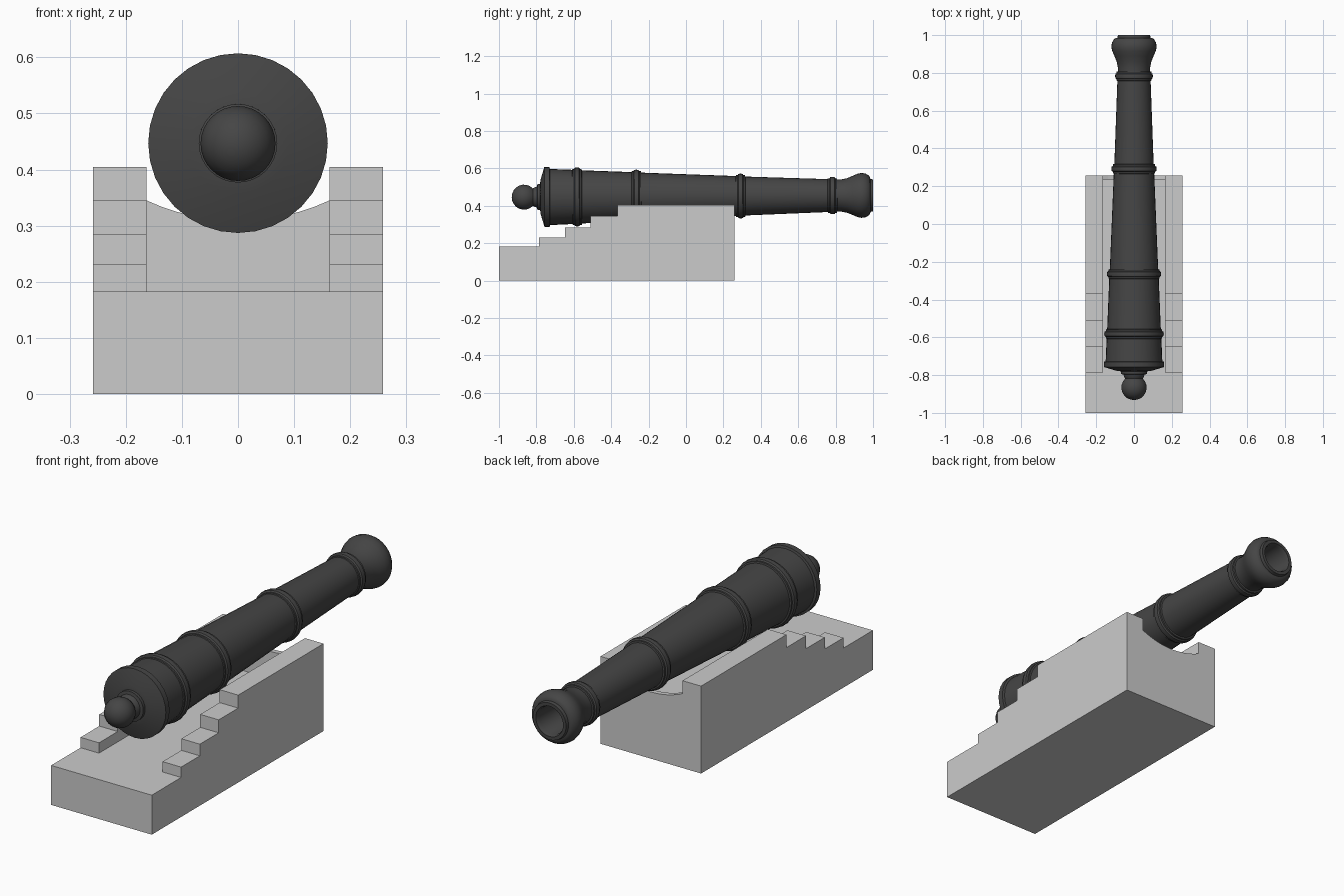
import bpy, bmesh, math
from mathutils import Vector

if "Cube" in bpy.data.objects:
    bpy.data.objects.remove(bpy.data.objects["Cube"])


def make_object(name, bm):
    bmesh.ops.recalc_face_normals(bm, faces=bm.faces)
    me = bpy.data.meshes.new(name)
    bm.to_mesh(me)
    bm.free()
    ob = bpy.data.objects.new(name, me)
    bpy.context.collection.objects.link(ob)
    return ob


def extrude_outline(name, points, offset):
    """Fill a closed outline and push it along offset."""
    bm = bmesh.new()
    face = bm.faces.new([bm.verts.new(p) for p in points])
    res = bmesh.ops.extrude_face_region(bm, geom=[face], use_keep_orig=True)
    verts = [v for v in res["geom"] if isinstance(v, bmesh.types.BMVert)]
    bmesh.ops.translate(bm, verts=verts, vec=Vector(offset))
    return make_object(name, bm)


def cut(target, cutter):
    cutter.hide_render = True
    mod = target.modifiers.new("cut", 'BOOLEAN')
    mod.operation, mod.solver, mod.object = 'DIFFERENCE', 'EXACT', cutter
    bpy.context.view_layer.objects.active = target
    bpy.ops.object.modifier_apply(modifier=mod.name)
    bpy.data.objects.remove(cutter, do_unlink=True)


# Stepped carriage: side outline extruded across the width
HALF, INNER, FRONT = 0.258, 0.163, 0.258
side = [(-1, 0), (-1, 0.183)]
z = 0.183
for y, top in [(-0.785, 0.231), (-0.648, 0.285), (-0.51, 0.345), (-0.367, 0.405)]:
    side += [(y, z), (y, top)]
    z = top
side += [(FRONT, z), (FRONT, 0)]
carriage = extrude_outline("carriage", [(-HALF, y, z) for y, z in side], (2 * HALF, 0, 0))

# Channel between the cheeks, stopping at the thin end transom
channel = [(-INNER, -0.9), (INNER, -0.9), (INNER, 0.235), (-INNER, 0.235)]
cut(carriage, extrude_outline("channel_cutter", [(x, y, 0.183) for x, y in channel], (0, 0, 0.5)))

# Hollowed saddle in the transom
SAG = 0.036
radius = (INNER ** 2 + SAG ** 2) / (2 * SAG)
span = math.asin(INNER / radius)
arc = []
for i in range(13):
    a = span * (i / 6 - 1)
    arc.append((radius * math.sin(a), 0.2, 0.345 - SAG + radius * (1 - math.cos(a))))
cut(carriage, extrude_outline("saddle_cutter", arc + [(INNER, 0.2, 0.6), (-INNER, 0.2, 0.6)], (0, 0.2, 0)))


def ring(y, r, h, w=0.016):
    """Rounded reinforcing band with a small fillet on each side."""
    return [(y - 1.6 * w, r), (y - 1.5 * w, r + 0.35 * h), (y - w, r + 0.35 * h),
            (y - 0.7 * w, r + 0.85 * h), (y, r + h), (y + 0.7 * w, r + 0.85 * h),
            (y + w, r + 0.35 * h), (y + 1.5 * w, r + 0.35 * h), (y + 1.6 * w, r - 0.003)]


# Barrel profile (distance along the barrel, radius), rear knob to bore
profile = [(-0.932, 0)]
for i in range(1, 9):
    a = math.radians(i * 17)
    profile.append((-0.866 - 0.066 * math.cos(a), 0.067 * math.sin(a)))
profile += [(-0.81, 0.052), (-0.797, 0.056), (-0.794, 0.07), (-0.78, 0.07), (-0.778, 0.09),
            (-0.757, 0.16), (-0.73, 0.16), (-0.727, 0.15)]
profile += ring(-0.582, 0.145, 0.013) + ring(-0.265, 0.131, 0.013)
profile += ring(0.292, 0.107, 0.013) + ring(0.783, 0.088, 0.012)
profile += [(0.83, 0.086), (0.86, 0.092), (0.89, 0.104), (0.915, 0.115), (0.937, 0.12),
            (0.96, 0.117), (0.978, 0.106), (0.984, 0.098), (0.986, 0.088), (1.0, 0.085),
            (1.0, 0.07), (0.985, 0.064), (0.6, 0.064), (0.6, 0)]

bm = bmesh.new()
verts = [bm.verts.new((0, y, r)) for y, r in profile]
edges = [bm.edges.new(p) for p in zip(verts, verts[1:])]
bmesh.ops.spin(bm, geom=verts + edges, cent=(0, 0, 0), axis=(0, 1, 0),
               angle=2 * math.pi, steps=32)
bmesh.ops.remove_doubles(bm, verts=bm.verts, dist=0.0004)
barrel = make_object("barrel", bm)
barrel.location.z = 0.451
barrel.rotation_euler.x = math.radians(0.3)

# Dark iron, smooth shaded
iron = bpy.data.materials.new("dark_iron")
iron.diffuse_color = (0.06, 0.06, 0.06, 1)
iron.use_nodes = True
iron.node_tree.nodes["Principled BSDF"].inputs["Base Color"].default_value = iron.diffuse_color
barrel.data.materials.append(iron)
bpy.ops.object.select_all(action='DESELECT')
barrel.select_set(True)
bpy.context.view_layer.objects.active = barrel
bpy.ops.object.shade_smooth_by_angle(angle=math.radians(35))
